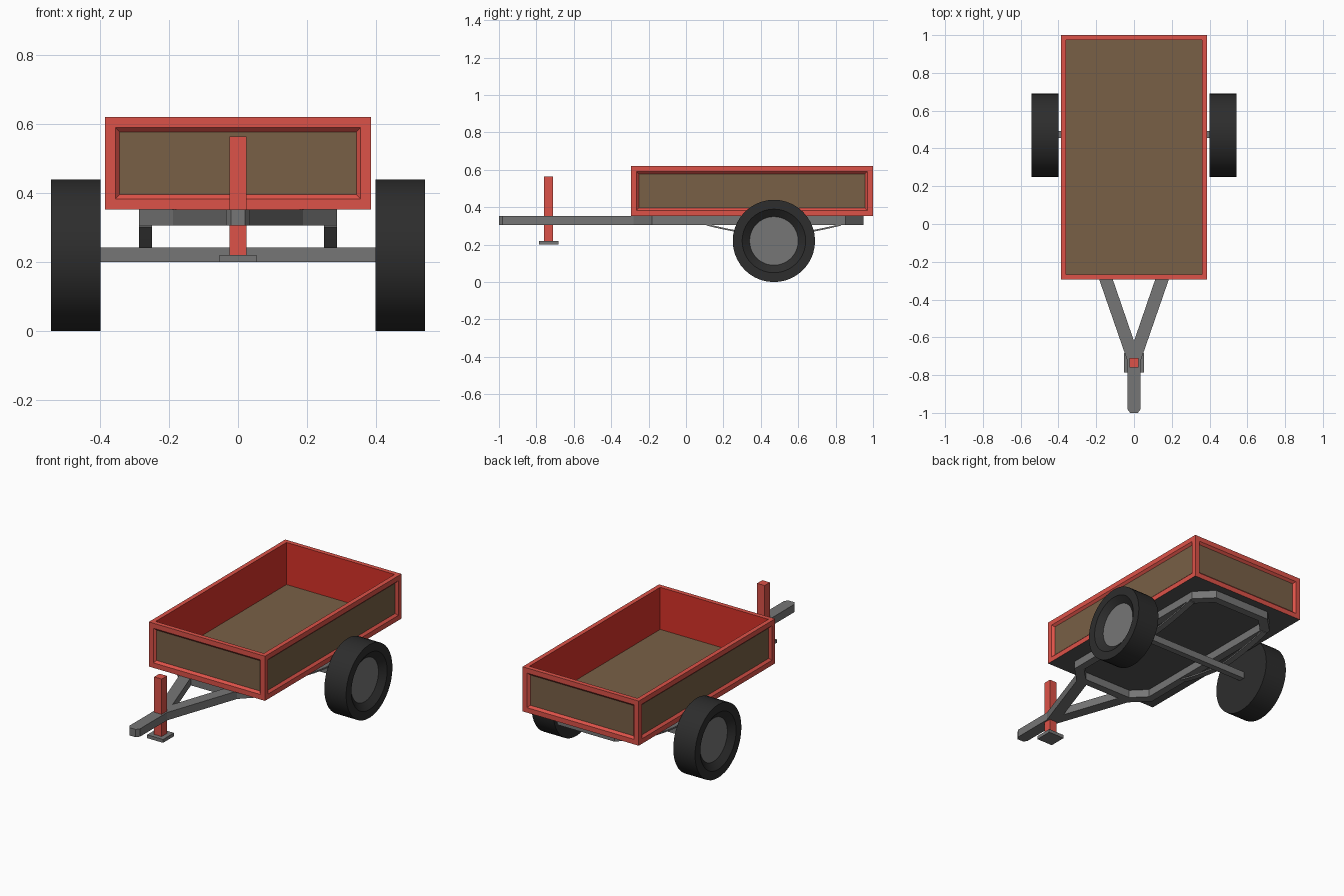
import bpy, bmesh, math

if "Cube" in bpy.data.objects:
    bpy.data.objects.remove(bpy.data.objects["Cube"])


def mat(name, rgb):
    m = bpy.data.materials.new(name)
    m.diffuse_color = (*rgb, 1)
    m.use_nodes = True
    m.node_tree.nodes["Principled BSDF"].inputs["Base Color"].default_value = m.diffuse_color
    return m


RED = mat("frame_red", (0.72, 0.085, 0.065))
DEEP = mat("inner_red", (0.70, 0.032, 0.022))
BROWN = mat("wood_brown", (0.19, 0.117, 0.061))
GREY = mat("metal_grey", (0.18, 0.18, 0.18))
DARK = mat("rubber_dark", (0.026, 0.026, 0.026))
UNDER = mat("underside_grey", (0.09, 0.09, 0.09))

Z0, Z1 = 0.306, 0.353   # chassis bars


def finish(name, bm, mats):
    bmesh.ops.recalc_face_normals(bm, faces=bm.faces[:])
    me = bpy.data.meshes.new(name)
    bm.to_mesh(me)
    bm.free()
    for m in mats:
        me.materials.append(m)
    ob = bpy.data.objects.new(name, me)
    bpy.context.collection.objects.link(ob)
    return ob


def prism(name, pts, z0, z1, m):
    """Extrude an xy outline from z0 to z1."""
    bm = bmesh.new()
    f = bm.faces.new([bm.verts.new((x, y, z0)) for x, y in pts])
    r = bmesh.ops.extrude_face_region(bm, geom=[f])
    if not f.is_valid or len(bm.faces) < len(pts) + 2:
        bm.faces.new([v for v in bm.verts if v not in r["geom"]])
    for v in r["geom"]:
        if isinstance(v, bmesh.types.BMVert):
            v.co.z = z1
    return finish(name, bm, [m])


def box(name, x0, x1, y0, y1, z0, z1, m):
    return prism(name, [(x0, y0), (x1, y0), (x1, y1), (x0, y1)], z0, z1, m)


def strip_ring(name, outer, inner, z0, z1, m):
    """Closed bar following an outline."""
    bm = bmesh.new()
    n = len(outer)
    loops = [[bm.verts.new((x, y, z)) for x, y in o]
             for o, z in ((outer, z0), (outer, z1), (inner, z1), (inner, z0))]
    for k in range(4):
        a, b = loops[k], loops[(k + 1) % 4]
        for i in range(n):
            j = (i + 1) % n
            bm.faces.new((a[i], a[j], b[j], b[i]))
    return finish(name, bm, [m])


# Cargo tub: framed side panels, open top, wooden floor, grey underside
bm = bmesh.new()
bmesh.ops.create_cube(bm, size=1)
for v in bm.verts:
    v.co = (v.co.x * 0.772, 0.3525 + v.co.y * 1.295, 0.487 + v.co.z * 0.268)
bm.normal_update()
sides = [f for f in bm.faces if abs(f.normal.z) < 0.5]
top = next(f for f in bm.faces if f.normal.z > 0.5)
next(f for f in bm.faces if f.normal.z < -0.5).material_index = 3
bmesh.ops.inset_individual(bm, faces=sides, thickness=0.03, use_even_offset=True)
bmesh.ops.inset_individual(bm, faces=sides, thickness=0.013, depth=-0.013,
                           use_even_offset=True)
for f in sides:
    f.material_index = 1
bmesh.ops.inset_individual(bm, faces=[top], thickness=0.027, use_even_offset=True)
floor = bmesh.ops.extrude_discrete_faces(bm, faces=[top])["faces"][0]
for v in floor.verts:
    v.co.z = 0.368
for e in floor.edges:
    for f in e.link_faces:
        f.material_index = 2
floor.material_index = 1
finish("cargo_tub", bm, [RED, BROWN, DEEP, UNDER])


# Chassis ring with cut corners
def octagon(hx, y0, y1, c):
    return [(hx - c, y0), (hx, y0 + c), (hx, y1 - c), (hx - c, y1),
            (c - hx, y1), (-hx, y1 - c), (-hx, y0 + c), (c - hx, y0)]


strip_ring("chassis_ring", octagon(0.287, -0.28, 0.95, 0.098),
           octagon(0.24, -0.233, 0.903, 0.08), Z0, Z1, GREY)

# Drawbar and its two diagonal arms
prism("drawbar", [(-0.02, -1), (0.02, -1), (0.035, -0.98), (0.035, -0.70),
                  (0, -0.62), (-0.035, -0.70), (-0.035, -0.98)], Z0, Z1, GREY)
for s, side in ((1, "right"), (-1, "left")):
    arm = [(0.189, -0.28), (0.033, -0.73), (0, -0.73), (0, -0.62), (0.117, -0.28),
           (0.13, -0.245), (0.189, -0.26)]
    prism(side + "_drawbar_arm", [(s * x, y) for x, y in arm], Z0, Z1, GREY)

# Jack stand
box("jack_post", -0.025, 0.025, -0.76, -0.71, 0.22, 0.565, RED)
box("jack_foot", -0.053, 0.053, -0.787, -0.683, 0.20, 0.22, GREY)

# Axle
box("axle", -0.45, 0.45, 0.455, 0.492, 0.20, 0.242, GREY)


# Leaf springs: thin bowed strips
def spring(name, x0, x1):
    bm = bmesh.new()
    n, rows = 14, []
    for i in range(n + 1):
        t = -1 + 2 * i / n
        z = 0.243 + 0.059 * abs(t) ** 1.5
        y = 0.47 + 0.36 * t
        rows.append([bm.verts.new(p) for p in
                     ((x0, y, z), (x1, y, z), (x1, y, z + 0.009), (x0, y, z + 0.009))])
    for a, b in zip(rows, rows[1:]):
        for k in range(4):
            j = (k + 1) % 4
            bm.faces.new((a[k], a[j], b[j], b[k]))
    bm.faces.new(rows[0])
    bm.faces.new(rows[-1])
    finish(name, bm, [GREY])


# Wheels: lathed tyre with recessed hub disc on the outer side
def wheel(name, s):
    prof = [(0.3985, 0.22), (0.543, 0.22), (0.543, 0.17), (0.513, 0.13)]
    bm = bmesh.new()
    n = 40
    rings = [[bm.verts.new((s * x, 0.47 + r * math.cos(2 * math.pi * i / n),
                            0.22 + r * math.sin(2 * math.pi * i / n)))
              for i in range(n)] for x, r in prof]
    for a, b in zip(rings, rings[1:]):
        for i in range(n):
            j = (i + 1) % n
            bm.faces.new((a[i], a[j], b[j], b[i]))
    bm.faces.new(rings[0])
    bm.faces.new(rings[-1]).material_index = 1
    ob = finish(name, bm, [DARK, GREY])
    bpy.ops.object.select_all(action='DESELECT')
    ob.select_set(True)
    bpy.context.view_layer.objects.active = ob
    bpy.ops.object.shade_smooth_by_angle(angle=math.radians(25))


for s, side in ((1, "right"), (-1, "left")):
    spring(side + "_leaf_spring", s * 0.25, s * 0.287)
    wheel(side + "_wheel", s)
